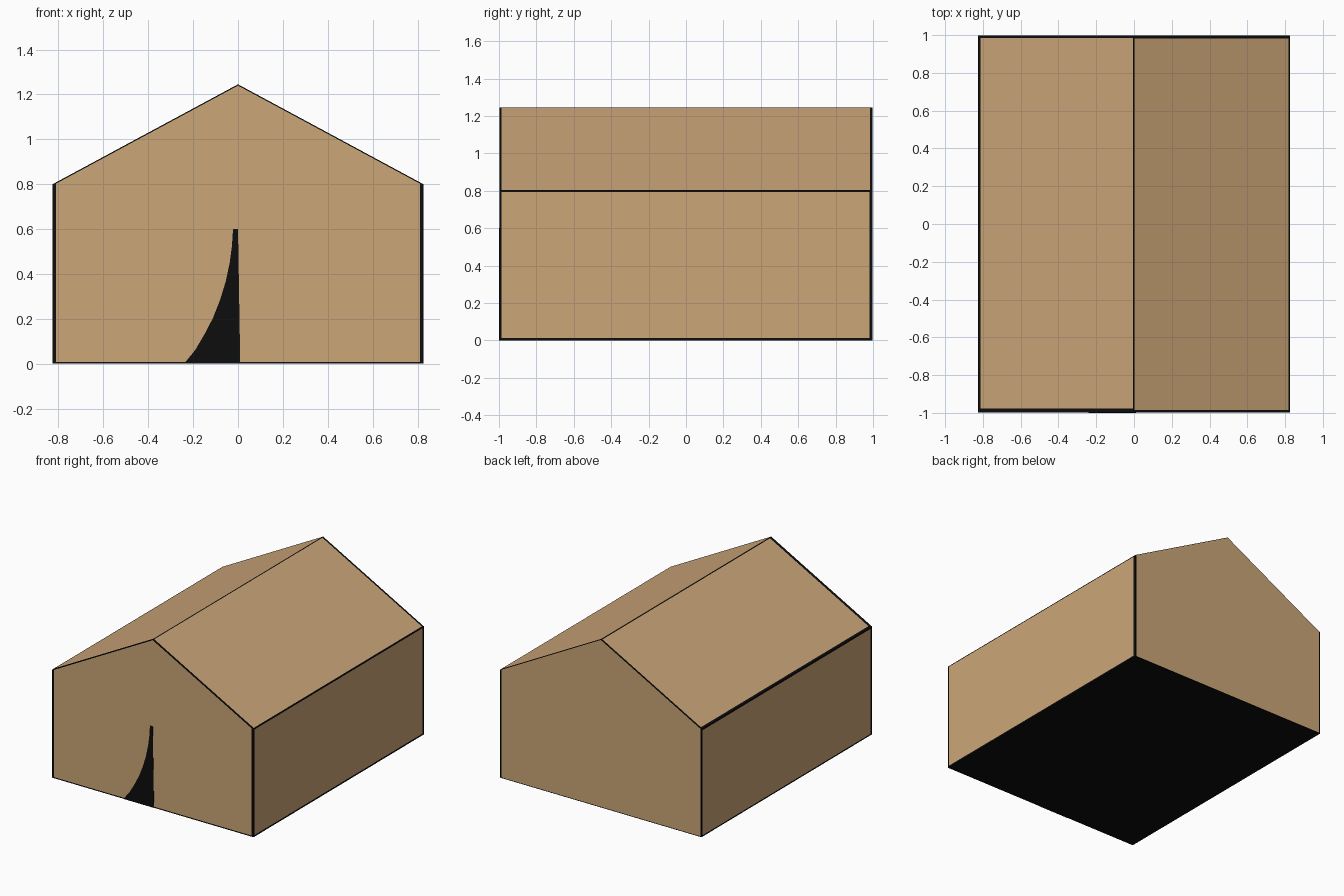
import bpy, bmesh
from mathutils import Vector

if "Cube" in bpy.data.objects:
    bpy.data.objects.remove(bpy.data.objects["Cube"])

W, L, EAVE, RIDGE = 0.826, 0.998, 0.80, 1.245


def material(name, rgb):
    m = bpy.data.materials.new(name)
    m.diffuse_color = (*rgb, 1)
    m.use_nodes = True
    m.node_tree.nodes["Principled BSDF"].inputs["Base Color"].default_value = m.diffuse_color
    return m


CANVAS = material("tan canvas", (0.60, 0.38, 0.187))
BLACK = material("black trim", (0.004, 0.004, 0.004))


def finish(name, bm, mats):
    me = bpy.data.meshes.new(name)
    bm.to_mesh(me)
    bm.free()
    for m in mats:
        me.materials.append(m)
    ob = bpy.data.objects.new(name, me)
    bpy.context.collection.objects.link(ob)
    return ob


def panel(name, pts, margins):
    """Flat panel; margins[i] is the black trim width along edge i -> i+1."""
    pts = [Vector(p) for p in pts]
    bm = bmesh.new()
    face = bm.faces.new([bm.verts.new(p) for p in pts])
    face.normal_update()
    n = face.normal.copy()
    cuts = []
    for i, w in enumerate(margins):
        inward = n.cross(pts[(i + 1) % len(pts)] - pts[i]).normalized()
        if w > 0:
            cuts.append((pts[i] + inward * w, inward))
    for co, no in cuts:
        bmesh.ops.bisect_plane(bm, geom=bm.verts[:] + bm.edges[:] + bm.faces[:],
                               plane_co=co, plane_no=no, dist=1e-6)
    for f in bm.faces:
        c = f.calc_center_median()
        f.material_index = int(any((c - co).dot(no) < 0 for co, no in cuts))
    return finish(name, bm, [CANVAS, BLACK])


# Gable ends
panel("front_wall", [(-W, -L, 0), (W, -L, 0), (W, -L, EAVE), (0, -L, RIDGE), (-W, -L, EAVE)],
      [0.008, 0.015, 0.005, 0.005, 0.015])
panel("back_wall", [(W, L, 0), (-W, L, 0), (-W, L, EAVE), (0, L, RIDGE), (W, L, EAVE)],
      [0.005, 0.01, 0.003, 0.003, 0.012])

# Side walls
panel("right_wall", [(W, -L, 0), (W, L, 0), (W, L, EAVE), (W, -L, EAVE)],
      [0.012, 0.018, 0.006, 0.012])
panel("left_wall", [(-W, L, 0), (-W, -L, 0), (-W, -L, EAVE), (-W, L, EAVE)],
      [0.01, 0.015, 0.012, 0.012])

# Roof slopes
panel("right_roof", [(W, -L, EAVE), (W, L, EAVE), (0, L, RIDGE), (0, -L, RIDGE)],
      [0.008, 0.015, 0.004, 0.012])
panel("left_roof", [(-W, L, EAVE), (-W, -L, EAVE), (0, -L, RIDGE), (0, L, RIDGE)],
      [0.015, 0.022, 0.006, 0.012])

# Black floor
bm = bmesh.new()
bm.faces.new([bm.verts.new(p) for p in [(-W, L, 0), (W, L, 0), (W, -L, 0), (-W, -L, 0)]])
finish("floor", bm, [BLACK])

# Door opening: thin plate with a curved, drawn-back flap edge
outline = [(0.01, 0), (0, 0.6), (-0.022, 0.6), (-0.027, 0.525), (-0.037, 0.45), (-0.055, 0.365),
           (-0.08, 0.284), (-0.111, 0.205), (-0.147, 0.135), (-0.19, 0.062), (-0.24, 0)]
bm = bmesh.new()
face = bm.faces.new([bm.verts.new((x, -L, z)) for x, z in outline])
ext = bmesh.ops.extrude_face_region(bm, geom=[face])
bmesh.ops.translate(bm, vec=(0, -0.002, 0),
                    verts=[v for v in ext["geom"] if isinstance(v, bmesh.types.BMVert)])
bmesh.ops.recalc_face_normals(bm, faces=bm.faces[:])
finish("door_opening", bm, [BLACK])
